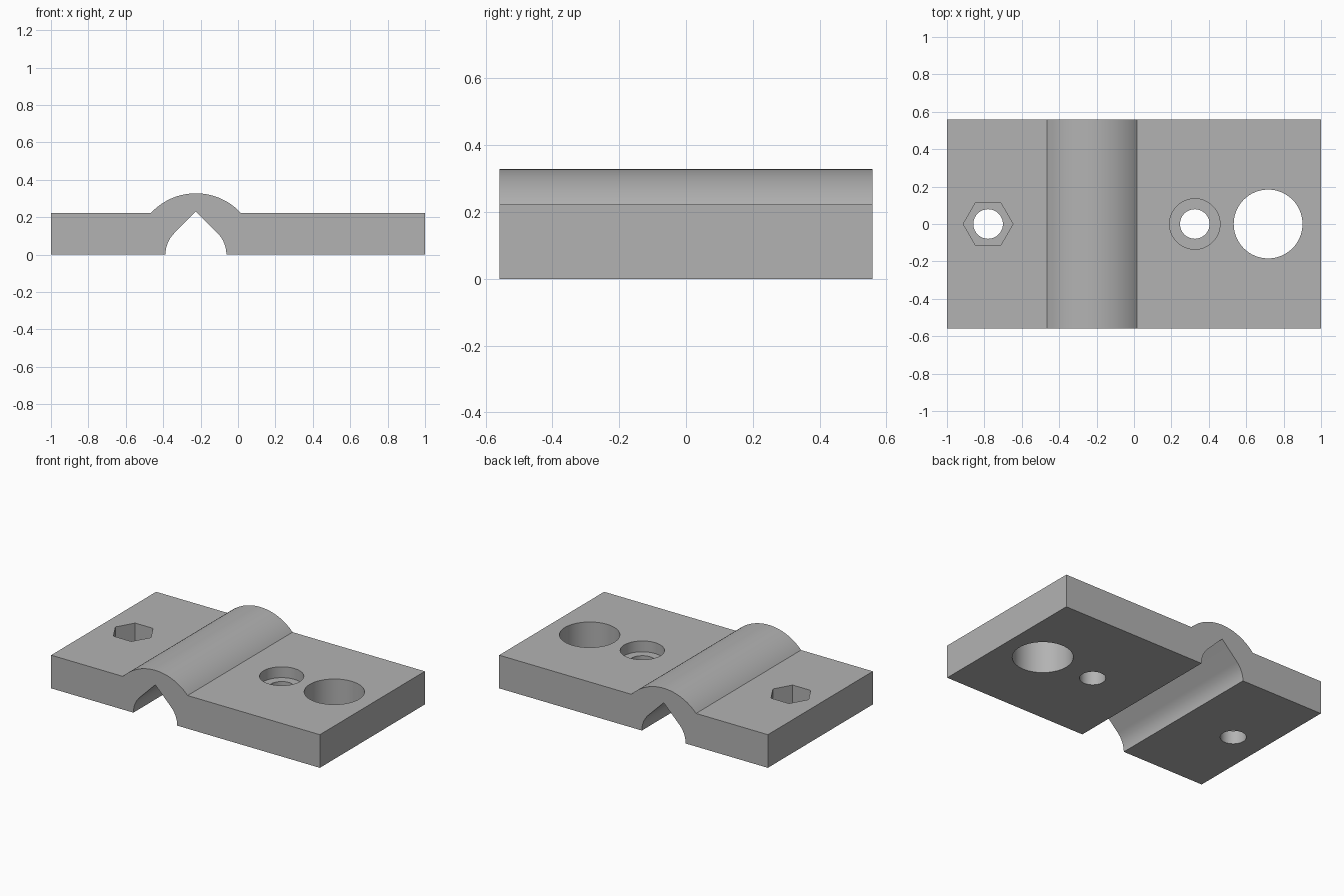
import bpy, bmesh
from math import sin, cos, pi, asin, sqrt

if "Cube" in bpy.data.objects:
    bpy.data.objects.remove(bpy.data.objects["Cube"])

HALF_X, HALF_Y, THICK = 1.0, 0.558, 0.223
ROD_X, ROD_R, SADDLE_R = -0.225, 0.163, 0.328

grey = bpy.data.materials.new("plain grey")
grey.use_nodes = True
grey.diffuse_color = (0.45, 0.45, 0.45, 1)
grey.node_tree.nodes["Principled BSDF"].inputs["Base Color"].default_value = (0.45, 0.45, 0.45, 1)


def arc(radius, start, end, steps):
    """Points on an arc about the rod axis, in the x-z plane."""
    angles = [start + (end - start) * i / steps for i in range(steps + 1)]
    return [(ROD_X + radius * cos(a), radius * sin(a)) for a in angles]


def extrude_profile(name, points):
    """Extrude an x-z outline along the full depth."""
    bm = bmesh.new()
    face = bm.faces.new([bm.verts.new((x, -HALF_Y, z)) for x, z in points])
    grown = bmesh.ops.extrude_face_region(bm, geom=[face])["geom"]
    verts = [v for v in grown if isinstance(v, bmesh.types.BMVert)]
    bmesh.ops.translate(bm, verts=verts, vec=(0, 2 * HALF_Y, 0))
    bmesh.ops.recalc_face_normals(bm, faces=bm.faces)
    mesh = bpy.data.meshes.new(name)
    bm.to_mesh(mesh)
    bm.free()
    obj = bpy.data.objects.new(name, mesh)
    bpy.context.collection.objects.link(obj)
    return obj


def cut(body, name, x, radius, bottom, sides=64):
    """Drill a vertical pocket down to the given height."""
    top = THICK + 0.2
    bpy.ops.mesh.primitive_cylinder_add(vertices=sides, radius=radius, depth=top - bottom,
                                        location=(x, 0, (top + bottom) / 2),
                                        rotation=(0, 0, pi / 2 if sides == 6 else 0))
    cutter = bpy.context.object
    cutter.name = name
    cutter.hide_render = True
    mod = body.modifiers.new(name, "BOOLEAN")
    mod.object, mod.operation, mod.solver = cutter, "DIFFERENCE", "EXACT"
    bpy.context.view_layer.objects.active = body
    bpy.ops.object.modifier_apply(modifier=mod.name)
    bpy.data.objects.remove(cutter)


# Clamp outline: flat plate, arched saddle on top, teardrop rod channel below
edge = asin(THICK / SADDLE_R)
channel = (arc(ROD_R, pi, pi * 3 / 4, 12) + [(ROD_X, ROD_R * sqrt(2))]
           + arc(ROD_R, pi / 4, 0, 12))
outline = ([(-HALF_X, 0)] + channel + [(HALF_X, 0), (HALF_X, THICK)]
           + arc(SADDLE_R, edge, pi - edge, 40) + [(-HALF_X, THICK)])
clamp = extrude_profile("clamp_plate", outline)
clamp.data.materials.append(grey)

# Bolt holes, nut pocket, screw head recess and large through hole
NUT_X, SCREW_X, BIG_X, BOLT_R = -0.78, 0.325, 0.717, 0.079
cut(clamp, "nut_pocket", NUT_X, 0.133, 0.09, sides=6)
cut(clamp, "nut_bolt_hole", NUT_X, BOLT_R, -0.1)
cut(clamp, "screw_recess", SCREW_X, 0.135, 0.15)
cut(clamp, "screw_bolt_hole", SCREW_X, BOLT_R, -0.1)
cut(clamp, "large_hole", BIG_X, 0.184, -0.1)

bpy.ops.object.select_all(action="DESELECT")
clamp.select_set(True)
bpy.context.view_layer.objects.active = clamp
bpy.ops.object.shade_smooth_by_angle(angle=pi / 6)
